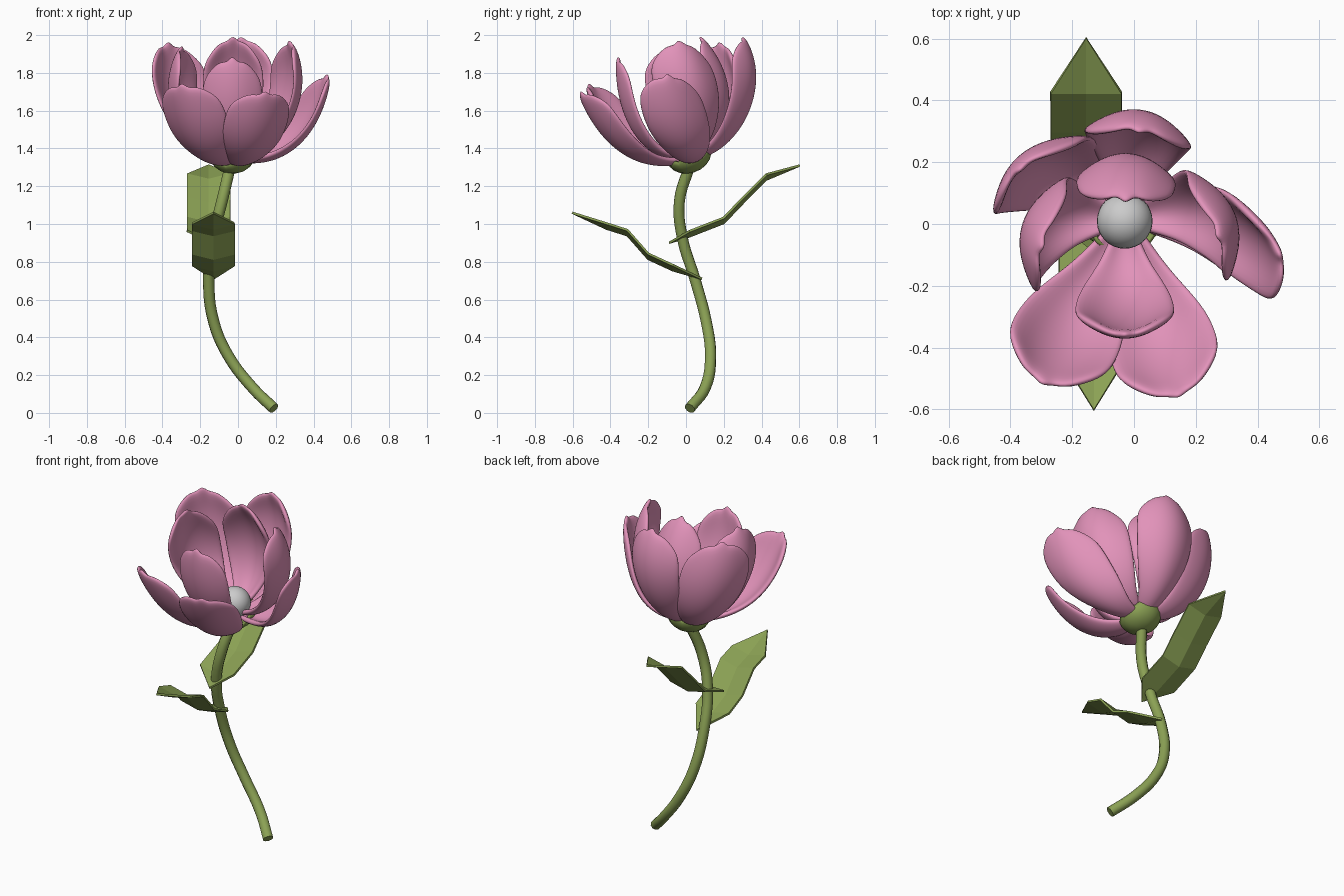
import bpy, bmesh, math
from mathutils import Vector, Matrix

if "Cube" in bpy.data.objects:
    bpy.data.objects.remove(bpy.data.objects["Cube"])


def material(name, rgb):
    m = bpy.data.materials.new(name)
    m.diffuse_color = (*rgb, 1)
    m.use_nodes = True
    m.node_tree.nodes["Principled BSDF"].inputs["Base Color"].default_value = m.diffuse_color
    return m


PINK = material("petal_pink", (0.76, 0.29, 0.49))
GREEN = material("leaf_green", (0.26, 0.36, 0.09))


def add_mesh(name, verts, faces, mat=None, smooth=True):
    me = bpy.data.meshes.new(name)
    me.from_pydata(verts, [], faces)
    bm = bmesh.new()
    bm.from_mesh(me)
    bmesh.ops.remove_doubles(bm, verts=bm.verts, dist=0.0005)
    bmesh.ops.recalc_face_normals(bm, faces=bm.faces)
    bm.to_mesh(me)
    bm.free()
    for p in me.polygons:
        p.use_smooth = smooth
    ob = bpy.data.objects.new(name, me)
    bpy.context.collection.objects.link(ob)
    if mat:
        me.materials.append(mat)
    return ob


def solidify(ob, thickness):
    m = ob.modifiers.new("thickness", 'SOLIDIFY')
    m.thickness = thickness
    m.offset = 0


def lerp_table(table, t):
    for (a, va), (b, vb) in zip(table, table[1:]):
        if t <= b:
            return va + (vb - va) * (t - a) / (b - a)
    return table[-1][1]


# Stem: tube along a curved path
path = [(0.19, 0.02, 0.024), (0.08, 0.1, 0.13), (-0.05, 0.13, 0.3),
        (-0.128, 0.108, 0.48), (-0.155, 0.05, 0.7), (-0.132, -0.02, 0.93),
        (-0.085, -0.035, 1.12), (-0.04, 0.02, 1.31)]
cu = bpy.data.curves.new("stem", 'CURVE')
cu.dimensions = '3D'
cu.bevel_depth = 0.03
cu.bevel_resolution = 3
cu.resolution_u = 5
cu.use_fill_caps = True
sp = cu.splines.new('BEZIER')
sp.bezier_points.add(len(path) - 1)
for bp, co in zip(sp.bezier_points, path):
    bp.co = co
    bp.handle_left_type = bp.handle_right_type = 'AUTO'
cu.materials.append(GREEN)
stem = bpy.data.objects.new("stem", cu)
bpy.context.collection.objects.link(stem)
bpy.context.view_layer.objects.active = stem
stem.select_set(True)
bpy.ops.object.convert(target='MESH')
bpy.ops.object.shade_smooth_by_angle(angle=math.radians(50))
stem.select_set(False)

# Calyx: tilted bowl with a wavy five-pointed rim
N, R = 20, 0.115
tilt = Matrix.Translation((-0.03, 0.015, 1.365)) @ Matrix.Rotation(math.radians(18), 4, 'X')
verts, faces = [tilt @ Vector((0, 0, -0.09))], []
for ring in range(1, 6):
    for k in range(N):
        a = 2 * math.pi * k / N
        lat = ring / 5 * (1.6 + 0.25 * math.cos(5 * a) * ring / 5)
        verts.append(tilt @ Vector((R * math.sin(lat) * math.cos(a),
                                    R * math.sin(lat) * math.sin(a), -0.09 * math.cos(lat))))
for k in range(N):
    j = (k + 1) % N
    faces.append((0, 1 + k, 1 + j))
    for ring in range(4):
        o = 1 + ring * N
        faces.append((o + k, o + N + k, o + N + j, o + j))
solidify(add_mesh("calyx", verts, faces, GREEN), 0.012)

# Flower centre: plain grey ball
bpy.ops.mesh.primitive_uv_sphere_add(segments=32, ring_count=16, radius=0.09,
                                     location=(-0.03, 0.01, 1.415))
bpy.context.object.name = "flower_centre"
bpy.ops.object.shade_smooth()

# Petals: cupped spoon shapes swept along a side profile (radius, height)
WIDTH = [(0, 0.22), (0.2, 0.5), (0.4, 0.82), (0.6, 1.0), (0.78, 1.03), (0.9, 0.92), (1.1, 0.66)]
COLS = [-1, -0.55, -0.22, 0, 0.22, 0.55, 1]
LENGTH = [0.9, 1.0, 0.985, 1.035, 0.985, 1.0, 0.9]
ROWS = 9


def petal(name, azimuth, half_width, cup, profile, lean=0.0):
    """lean slides the tip sideways, as the whole flower tips to the front"""
    pts = [Vector(p) for p in profile]
    a = math.radians(azimuth)
    out, side = Vector((math.cos(a), math.sin(a), 0)), Vector((-math.sin(a), math.cos(a), 0))
    centre = Vector((-0.03, 0.01, 0))
    verts, faces = [], []
    n = len(COLS)
    for i in range(ROWS):
        for s, length in zip(COLS, LENGTH):
            t = i / (ROWS - 1) * length
            u = 1 - t
            p = u**3 * pts[0] + 3*u*u*t * pts[1] + 3*u*t*t * pts[2] + t**3 * pts[3]
            d = (u*u * (pts[1] - pts[0]) + 2*u*t * (pts[2] - pts[1]) + t*t * (pts[3] - pts[2])).normalized()
            w = half_width * lerp_table(WIDTH, t)
            p = p + Vector((-d.y, d.x)) * (cup * w * s * s)
            verts.append(centre + out * p.x + side * (w * s + lean * t) + Vector((0, 0, p.y)))
    for i in range(ROWS - 1):
        for k in range(n - 1):
            q = i * n + k
            faces.append((q, q + 1, q + n + 1, q + n))
    ob = add_mesh(name, verts, faces, PINK)
    solidify(ob, 0.03)
    sub = ob.modifiers.new("smooth", 'SUBSURF')
    sub.levels = sub.render_levels = 2


# Outer ring
petal("outer_petal_back", 81, 0.175, 0.5, [(0.03, 1.35), (0.27, 1.38), (0.45, 1.74), (0.30, 1.98)])
petal("outer_petal_back_left", 130, 0.19, 0.45, [(0.03, 1.35), (0.28, 1.35), (0.43, 1.65), (0.35, 1.95)], 0.15)
petal("outer_petal_front_left", -114, 0.178, 0.4, [(0.03, 1.33), (0.3, 1.27), (0.48, 1.46), (0.585, 1.73)], -0.03)
petal("outer_petal_front_right", -73, 0.175, 0.4, [(0.03, 1.33), (0.3, 1.27), (0.48, 1.44), (0.59, 1.69)])
petal("outer_petal_right", 20, 0.18, 0.35, [(0.03, 1.34), (0.27, 1.29), (0.41, 1.48), (0.435, 1.78)], -0.27)
# Inner ring
petal("inner_petal_back", 88, 0.16, 0.5, [(0.03, 1.38), (0.2, 1.42), (0.31, 1.72), (0.075, 1.98)])
petal("inner_petal_left", 164, 0.18, 0.5, [(0.03, 1.36), (0.25, 1.36), (0.4, 1.66), (0.24, 1.93)], 0.15)
petal("inner_petal_front", -90, 0.16, 0.38, [(0.03, 1.35), (0.22, 1.33), (0.38, 1.55), (0.37, 1.87)])
petal("inner_petal_right", 21, 0.18, 0.5, [(0.03, 1.36), (0.26, 1.36), (0.43, 1.7), (0.27, 1.96)], -0.15)


# Leaves: faceted folded strips given by their side profile (y, z)
def leaf(name, tip_x, base_x, half, profile):
    last = len(profile) - 1
    verts, faces = [], []
    for i, (y, z) in enumerate(profile):
        x = base_x if i == 0 else tip_x
        w = 0 if i in (0, last) else half
        lift = 0.028 if w else 0
        verts += [(x - w, y, z + lift), (x, y, z), (x + w, y, z + lift)]
    for i in range(last):
        for k in range(2):
            q = 3 * i + k
            faces.append((q, q + 1, q + 4, q + 3))
    solidify(add_mesh(name, verts, faces, GREEN, smooth=False), 0.012)


leaf("leaf_back", -0.155, -0.13, 0.115,
     [(-0.09, 0.90), (0.02, 0.935), (0.2, 1.005), (0.3, 1.11), (0.425, 1.235), (0.603, 1.31)])
leaf("leaf_front", -0.13, -0.13, 0.113,
     [(0.085, 0.71), (-0.07, 0.755), (-0.2, 0.815), (-0.31, 0.94), (-0.42, 0.975), (-0.603, 1.06)])
